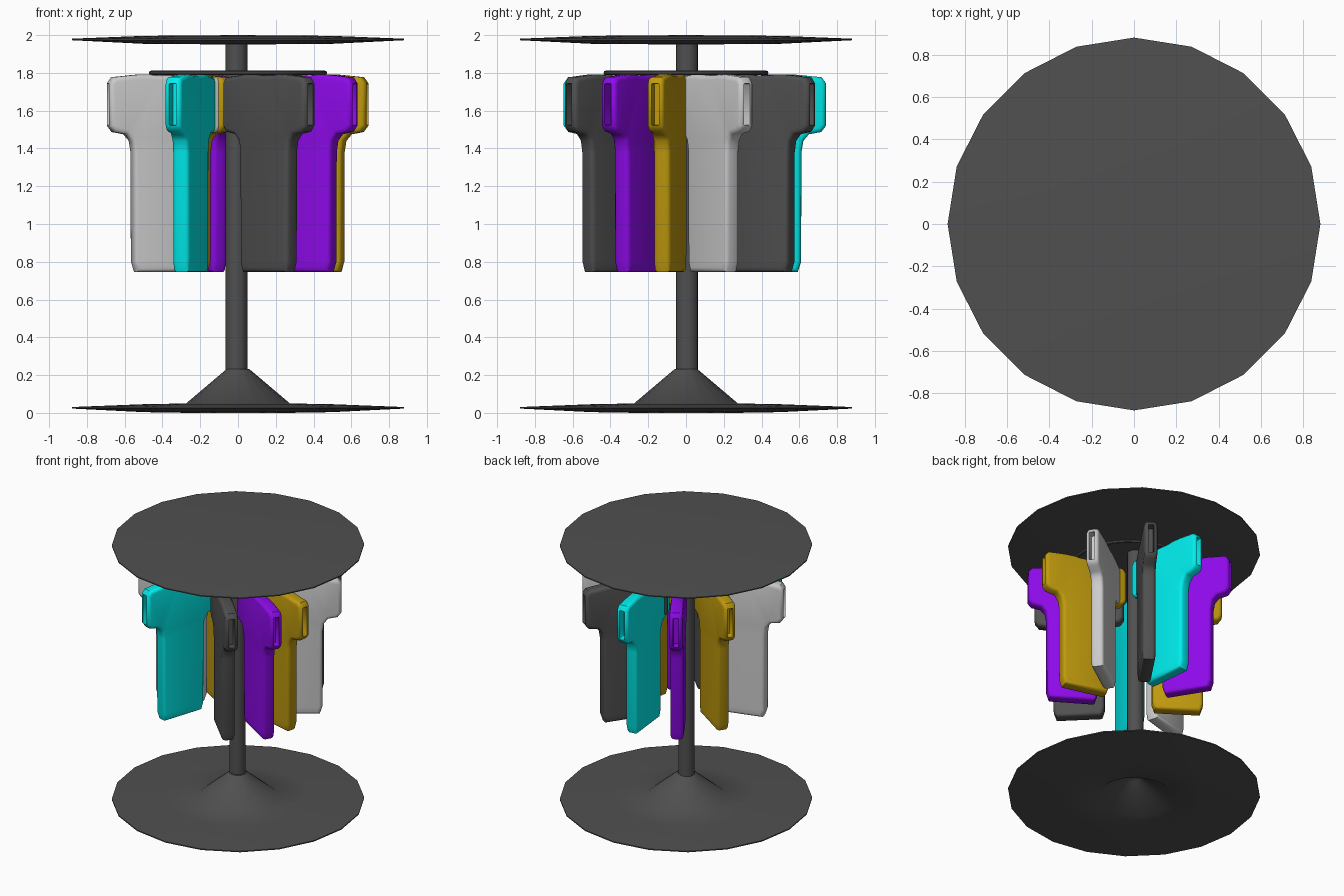
import bpy, bmesh, math
from mathutils import Matrix

if "Cube" in bpy.data.objects:
    bpy.data.objects.remove(bpy.data.objects["Cube"])


def material(name, rgb):
    m = bpy.data.materials.new(name)
    m.diffuse_color = (*rgb, 1)
    m.use_nodes = True
    m.node_tree.nodes["Principled BSDF"].inputs["Base Color"].default_value = m.diffuse_color
    return m


MATS = {
    "dark": material("dark_grey", (0.08, 0.08, 0.08)),
    "white": material("light_grey", (0.75, 0.75, 0.75)),
    "cyan": material("cyan", (0.0, 0.85, 0.85)),
    "purple": material("purple", (0.27, 0.003, 0.82)),
    "gold": material("gold", (0.52, 0.32, 0.004)),
}


def finish(bm, name, mat, angle=40):
    bmesh.ops.recalc_face_normals(bm, faces=bm.faces)
    me = bpy.data.meshes.new(name)
    bm.to_mesh(me)
    bm.free()
    me.materials.append(mat)
    ob = bpy.data.objects.new(name, me)
    bpy.context.collection.objects.link(ob)
    bpy.ops.object.select_all(action='DESELECT')
    ob.select_set(True)
    bpy.context.view_layer.objects.active = ob
    bpy.ops.object.shade_smooth_by_angle(angle=math.radians(angle))
    return ob


def lathe(name, profile, sides, mat, closed=False, center=(0, 0), scale_y=1):
    bm = bmesh.new()
    vs = [bm.verts.new((r, 0, z)) for r, z in profile]
    es = [bm.edges.new(p) for p in zip(vs, vs[1:] + (vs[:1] if closed else []))]
    bmesh.ops.spin(bm, geom=vs + es, axis=(0, 0, 1), cent=(0, 0, 0),
                   angle=math.tau, steps=sides, use_duplicate=False)
    bmesh.ops.remove_doubles(bm, verts=bm.verts, dist=1e-4)
    bmesh.ops.transform(bm, verts=bm.verts, matrix=Matrix.Translation((*center, 0))
                        @ Matrix.Diagonal((1, scale_y, 1, 1)))
    return finish(bm, name, mat)


# Base plate: thin lens with a foot cone, hollow underneath
lathe("base_plate", [(0, 0.17), (0.05, 0.15), (0.26, 0.0), (0.5, 0.004), (0.88, 0.023),
                     (0.88, 0.031), (0.5, 0.046), (0.275, 0.05), (0.06, 0.232),
                     (0.0, 0.232)], 20, MATS["dark"])

# Top plate: thin lens
lathe("top_plate", [(0, 1.95), (0.5, 1.954), (0.88, 1.973), (0.88, 1.981),
                    (0.5, 1.996), (0, 2.0)], 20, MATS["dark"])

# Centre pole
lathe("pole", [(0, 0.2), (0.058, 0.2), (0.058, 1.96), (0, 1.96)], 16, MATS["dark"],
      center=(-0.008, 0.006))

# Hanging ring: thin tube
lathe("hanging_ring", [(0.46 + 0.012 * math.cos(a * math.tau / 8),
                        1.80 + 0.012 * math.sin(a * math.tau / 8)) for a in range(8)],
      32, MATS["dark"], closed=True, scale_y=0.925)

# Right half of the shirt outline, hem to neck (x, z)
HALF = [(0.16, 0.745), (0.178, 0.80), (0.18, 1.38), (0.19, 1.44), (0.22, 1.475),
        (0.285, 1.487), (0.31, 1.52), (0.31, 1.745), (0.287, 1.777), (0.16, 1.79),
        (0.09, 1.792), (0.05, 1.787)]
THICK = 0.092


def shirt(name, mat, x, y, deg):
    bm = bmesh.new()
    outline = HALF + [(-px, pz) for px, pz in reversed(HALF)]
    front = bm.faces.new([bm.verts.new((px, -THICK / 2, pz)) for px, pz in outline])
    ext = bmesh.ops.extrude_face_region(bm, geom=[front], use_keep_orig=True)
    moved = [v for v in ext["geom"] if isinstance(v, bmesh.types.BMVert)]
    bmesh.ops.translate(bm, verts=moved, vec=(0, THICK, 0))
    bmesh.ops.recalc_face_normals(bm, faces=bm.faces)
    # round the front and back borders
    rim = [e for e in bm.edges if abs(e.verts[0].co.y - e.verts[1].co.y) < 1e-5]
    bmesh.ops.bevel(bm, geom=rim, offset=0.024, segments=3, profile=0.5,
                    affect='EDGES', clamp_overlap=True)
    bm.normal_update()
    # recessed sleeve openings with cut corners
    ends = [f for f in bm.faces if abs(f.normal.x) > 0.99
            and abs(f.calc_center_median().x) > 0.309]
    bmesh.ops.inset_individual(bm, faces=ends, thickness=0.003, depth=0)
    corners = list({v for f in ends for v in f.verts})
    bmesh.ops.bevel(bm, geom=corners, offset=0.014, segments=1,
                    affect='VERTICES', clamp_overlap=True)
    bm.normal_update()
    for side in (1, -1):
        hole = max((f for f in bm.faces if f.normal.x * side > 0.99
                    and f.calc_center_median().x * side > 0.309),
                   key=lambda f: f.calc_area())
        bmesh.ops.inset_individual(bm, faces=[hole], thickness=0.001, depth=0)
        for v in hole.verts:
            v.co.x -= 0.06 * side
    bmesh.ops.triangulate(bm, faces=[f for f in bm.faces if len(f.verts) > 4])
    ob = finish(bm, name, mat, 45)
    ob.location = (x, y, 0)
    ob.rotation_euler.z = math.radians(deg)


# Shirts around the ring: colour, centre x, centre y, direction
SHIRTS = [("dark", 0.163, -0.40, -45), ("purple", 0.355, -0.25, -32),
          ("gold", 0.385, -0.083, -15), ("white", 0.40, 0.145, 35),
          ("dark", 0.23, 0.41, 56), ("cyan", 0.06, 0.43, 96),
          ("purple", -0.187, 0.362, 122), ("gold", -0.31, 0.10, 146),
          ("white", -0.39, -0.13, 196), ("cyan", -0.25, -0.345, 252)]
for i, (c, x, y, d) in enumerate(SHIRTS, 1):
    shirt(f"{c}_shirt_{i}", MATS[c], x, y, d)
